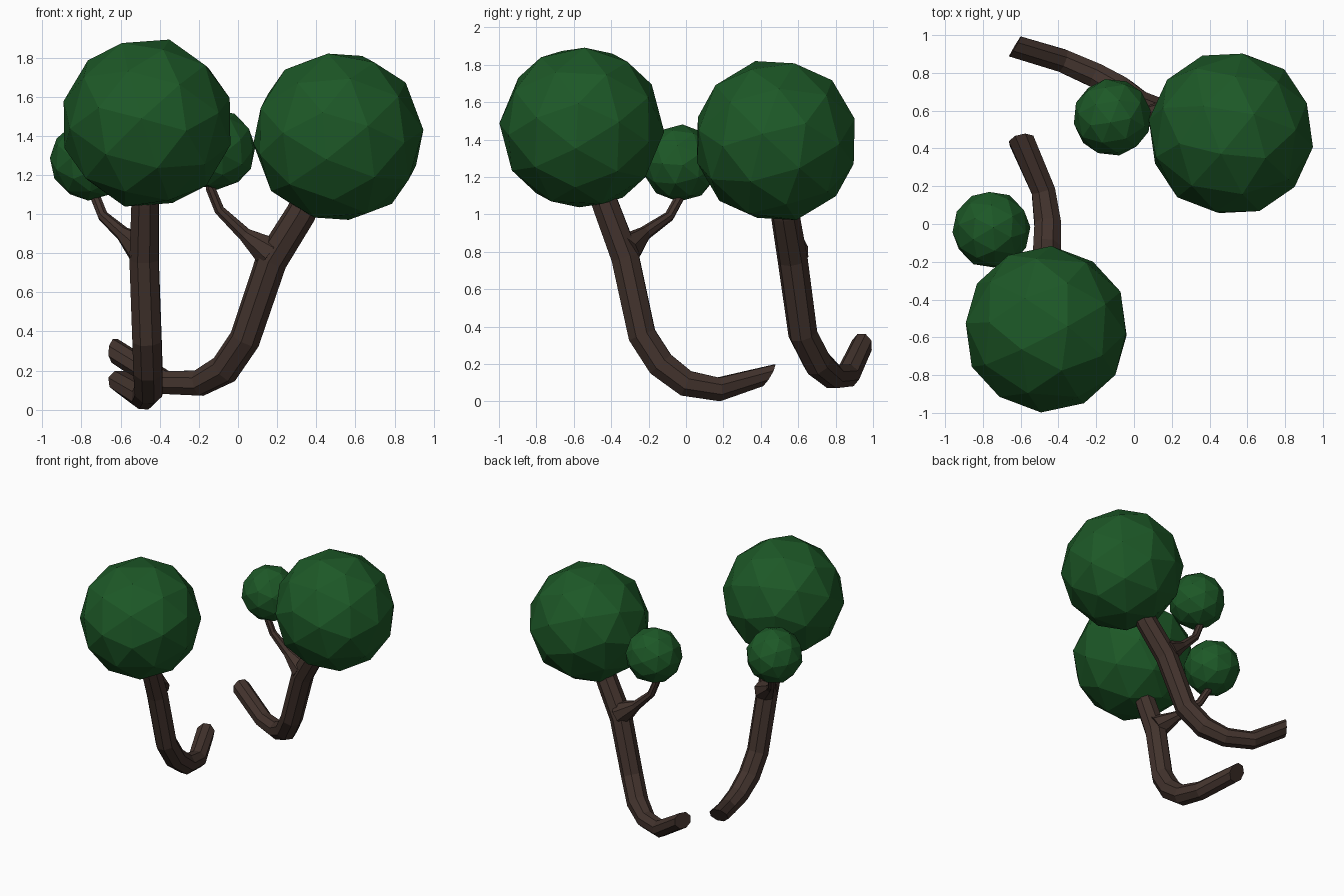
import bpy, bmesh, math
from mathutils import Vector, Euler

if "Cube" in bpy.data.objects:
    bpy.data.objects.remove(bpy.data.objects["Cube"])


def material(name, rgb):
    m = bpy.data.materials.new(name)
    m.diffuse_color = (*rgb, 1)
    m.use_nodes = True
    m.node_tree.nodes["Principled BSDF"].inputs["Base Color"].default_value = m.diffuse_color
    return m


BARK = material("bark", (0.055, 0.033, 0.026))
LEAF = material("leaf", (0.012, 0.098, 0.02))


def finish(bm, name, mat):
    bmesh.ops.recalc_face_normals(bm, faces=bm.faces[:])
    me = bpy.data.meshes.new(name)
    bm.to_mesh(me)
    bm.free()
    me.materials.append(mat)
    ob = bpy.data.objects.new(name, me)
    bpy.context.collection.objects.link(ob)
    return ob


def limb(name, path, sides, cap_normal=None):
    """Faceted tube through (x, y, z, radius) points; cap_normal tilts the first end."""
    bm = bmesh.new()
    pts = [Vector(p[:3]) for p in path]
    rings, up = [], None
    for i, p in enumerate(pts):
        a = (p - pts[i - 1]).normalized() if i else Vector()
        b = (pts[i + 1] - p).normalized() if i < len(pts) - 1 else Vector()
        t = (a + b).normalized()
        if i == 0 and cap_normal:
            t = -Vector(cap_normal).normalized()
        if up is None:
            up = Vector((0, 0, 1)) if abs(t.z) < 0.9 else Vector((1, 0, 0))
        up = (up - t * up.dot(t)).normalized()
        side = t.cross(up)
        ring = []
        for k in range(sides):
            w = 2 * math.pi * (k + 0.5) / sides
            ring.append(bm.verts.new(p + path[i][3] * (up * math.cos(w) + side * math.sin(w))))
        rings.append(ring)
    for r, s in zip(rings, rings[1:]):
        for k in range(sides):
            n = (k + 1) % sides
            bm.faces.new((r[k], r[n], s[n], s[k]))
    bm.faces.new(rings[0])
    bm.faces.new(rings[-1])
    return finish(bm, name, BARK)


def crown(name, centre, radius, turn):
    bm = bmesh.new()
    bmesh.ops.create_icosphere(bm, subdivisions=2, radius=radius)
    bmesh.ops.rotate(bm, verts=bm.verts, matrix=Euler(turn).to_matrix())
    bmesh.ops.translate(bm, verts=bm.verts, vec=centre)
    return finish(bm, name, LEAF)


# Front tree: curved trunk, side branch, large and small crowns
limb("front_trunk", [
    (-0.595, 0.44, 0.14, 0.072), (-0.48, 0.175, 0.065, 0.068), (-0.457, 0.0, 0.097, 0.076),
    (-0.46, -0.135, 0.2, 0.08), (-0.465, -0.235, 0.355, 0.08), (-0.48, -0.325, 0.77, 0.08),
    (-0.475, -0.43, 1.05, 0.075), (-0.47, -0.5, 1.25, 0.07)], 8, (-0.23, 1, -0.6))
limb("front_branch", [
    (-0.48, -0.32, 0.81, 0.09), (-0.59, -0.22, 0.9, 0.038), (-0.69, -0.09, 0.99, 0.028),
    (-0.73, -0.035, 1.09, 0.027), (-0.75, -0.03, 1.2, 0.025)], 8)
crown("front_crown", (-0.465, -0.557, 1.465), 0.442, (0.55, 0.1, 0.2))
crown("front_small_crown", (-0.755, -0.03, 1.275), 0.207, (0.3, 0.5, 0.2))

# Back tree: same make-up, leaning to the right
limb("back_trunk", [
    (-0.63, 0.94, 0.3, 0.066), (-0.38, 0.865, 0.14, 0.066), (-0.2, 0.785, 0.135, 0.07),
    (-0.07, 0.705, 0.205, 0.08), (0.035, 0.625, 0.36, 0.08), (0.17, 0.57, 0.76, 0.082),
    (0.32, 0.53, 1.0, 0.078), (0.42, 0.5, 1.2, 0.07)], 8, (-0.85, 0.5, 0.05))
limb("back_branch", [
    (0.165, 0.57, 0.8, 0.09), (0.035, 0.575, 0.895, 0.038), (-0.095, 0.57, 1.02, 0.028),
    (-0.14, 0.567, 1.13, 0.027), (-0.13, 0.565, 1.25, 0.025)], 8)
crown("back_crown", (0.513, 0.48, 1.395), 0.442, (0.5, 0.2, 0.6))
crown("back_small_crown", (-0.115, 0.565, 1.33), 0.207, (0.4, 0.3, 0.9))
